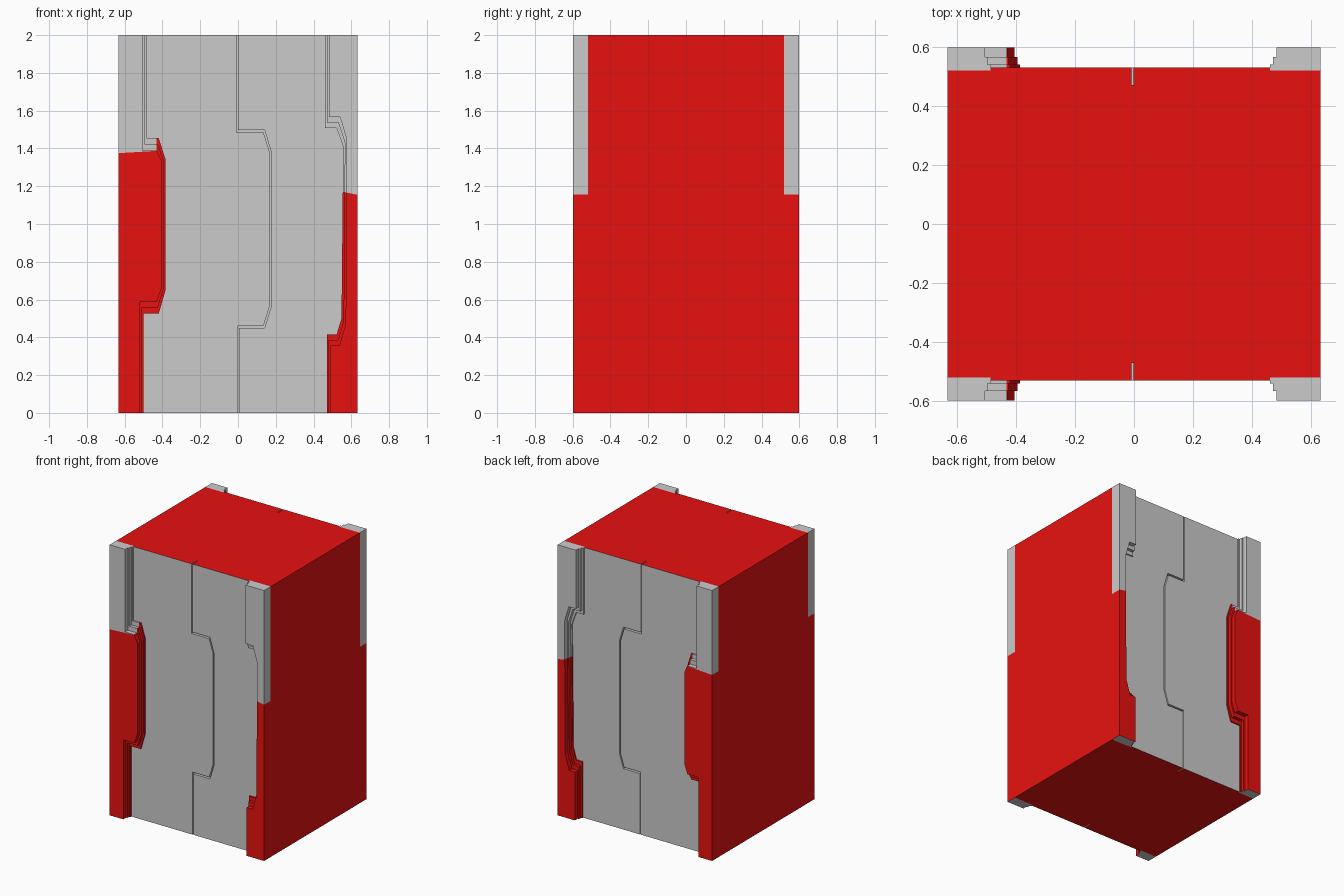
import bpy, bmesh

if "Cube" in bpy.data.objects:
    bpy.data.objects.remove(bpy.data.objects["Cube"])

X, H = 0.632, 2.0


def material(name, rgb):
    m = bpy.data.materials.new(name)
    m.diffuse_color = (*rgb, 1)
    m.use_nodes = True
    m.node_tree.nodes["Principled BSDF"].inputs["Base Color"].default_value = m.diffuse_color
    return m


GREY = material("grey_metal", (0.62, 0.62, 0.62))
RED = material("red_paint", (0.8, 0.006, 0.005))


def prism(name, pts, y0, y1, is_red, cuts=(), mirror=True):
    """Extrude an x-z outline along y, split it for paint, mirror to the back."""
    bm = bmesh.new()
    face = bm.faces.new([bm.verts.new((x, y0, z)) for x, z in pts])
    ext = bmesh.ops.extrude_face_region(bm, geom=[face], use_keep_orig=True)
    for v in ext["geom"]:
        if isinstance(v, bmesh.types.BMVert):
            v.co.y = y1
    for co, no in cuts:
        bmesh.ops.bisect_plane(bm, geom=bm.verts[:] + bm.edges[:] + bm.faces[:],
                               dist=1e-5, plane_co=co, plane_no=no)
    bmesh.ops.recalc_face_normals(bm, faces=bm.faces)
    bm.normal_update()
    for f in bm.faces:
        f.material_index = int(is_red(f.calc_center_bounds(), f.normal))
    me = bpy.data.meshes.new(name)
    bm.to_mesh(me)
    bm.free()
    me.materials.append(GREY)
    me.materials.append(RED)
    ob = bpy.data.objects.new(name, me)
    bpy.context.collection.objects.link(ob)
    if mirror:
        mod = ob.modifiers.new("mirror", 'MIRROR')
        mod.use_axis = (False, True, False)
        mod.use_mirror_merge = False
    return ob


def blend(a, b, t):
    return [(p[0] + (q[0] - p[0]) * t, p[1] + (q[1] - p[1]) * t) for p, q in zip(a, b)]


# Door seam, both edges listed from top to bottom
seam_left = [(-0.008, H), (-0.008, 1.485), (0.135, 1.485), (0.166, 1.385),
             (0.166, 0.56), (0.135, 0.462), (0.0, 0.462), (0.0, 0)]
seam_right = [(-0.001, H), (-0.001, 1.497), (0.141, 1.497), (0.174, 1.387),
              (0.174, 0.558), (0.141, 0.45), (0.006, 0.45), (0.006, 0)]

# Frame opening edges: front (wide) and door side (narrow), top to bottom
left_outer = [(-0.505, H), (-0.505, 1.39), (-0.43, 1.39), (-0.405, 1.335),
              (-0.405, 0.66), (-0.43, 0.588), (-0.52, 0.588), (-0.52, 0)]
left_inner = [(-0.485, H), (-0.485, 1.455), (-0.42, 1.455), (-0.385, 1.345),
              (-0.385, 0.645), (-0.42, 0.525), (-0.50, 0.525), (-0.50, 0)]
right_outer = [(0.482, H), (0.482, 1.567), (0.54, 1.567), (0.575, 1.45),
               (0.57, 0.47), (0.537, 0.357), (0.49, 0.357), (0.49, 0)]
right_inner = [(0.46, H), (0.46, 1.508), (0.522, 1.508), (0.557, 1.41),
               (0.548, 0.5), (0.522, 0.415), (0.47, 0.415), (0.47, 0)]


# Solid core
prism("core", [(-X, 0), (X, 0), (X, H), (-X, H)], -0.47, 0.47,
      lambda c, n: abs(n.y) < 0.5, mirror=False)


def shell_red(c, n):
    return (abs(n.z) > 0.9 and (c.z > 1.99 or c.z < 0.01)) or abs(c.x) > 0.62


# Door leaves: red-sided backing and grey raised front, split by the seam
for side, s, seam, edge in (("left", -1, seam_left, left_inner),
                            ("right", 1, seam_right, right_inner)):
    prism(f"{side}_door_backing", seam + [(s * X, 0), (s * X, H)], -0.52, -0.47, shell_red)
    prism(f"{side}_door_leaf", seam + edge[::-1], -0.53, -0.52, shell_red)


# Two-tone paint rules for the frame posts
def left_red(c, n):
    if n.z < -0.9 and c.z < 0.01:
        return False
    return c.z < 1.375 + 0.06 * (c.x + X) or c.x > -0.432


def right_red(c, n):
    if n.z < -0.9 and c.z < 0.01:
        return False
    return c.z < 1.155 - 0.2 * (c.x - X)


left_cuts = [((-X, 0, 1.375), (-0.06, 0, 1)), ((-0.432, 0, 0), (1, 0, 0))]
right_cuts = [((X, 0, 1.155), (0.2, 0, 1))]

# Stepped frame posts, three layers from the door outwards
for i, (y0, y1) in enumerate(((-0.54, -0.52), (-0.565, -0.54), (-0.598, -0.565))):
    t = 1 - i / 2
    prism(f"left_frame_step_{i + 1}", blend(left_outer, left_inner, t) + [(-X, 0), (-X, H)],
          y0, y1, left_red, left_cuts)
    prism(f"right_frame_step_{i + 1}", blend(right_outer, right_inner, t) + [(X, 0), (X, H)],
          y0, y1, right_red, right_cuts)
